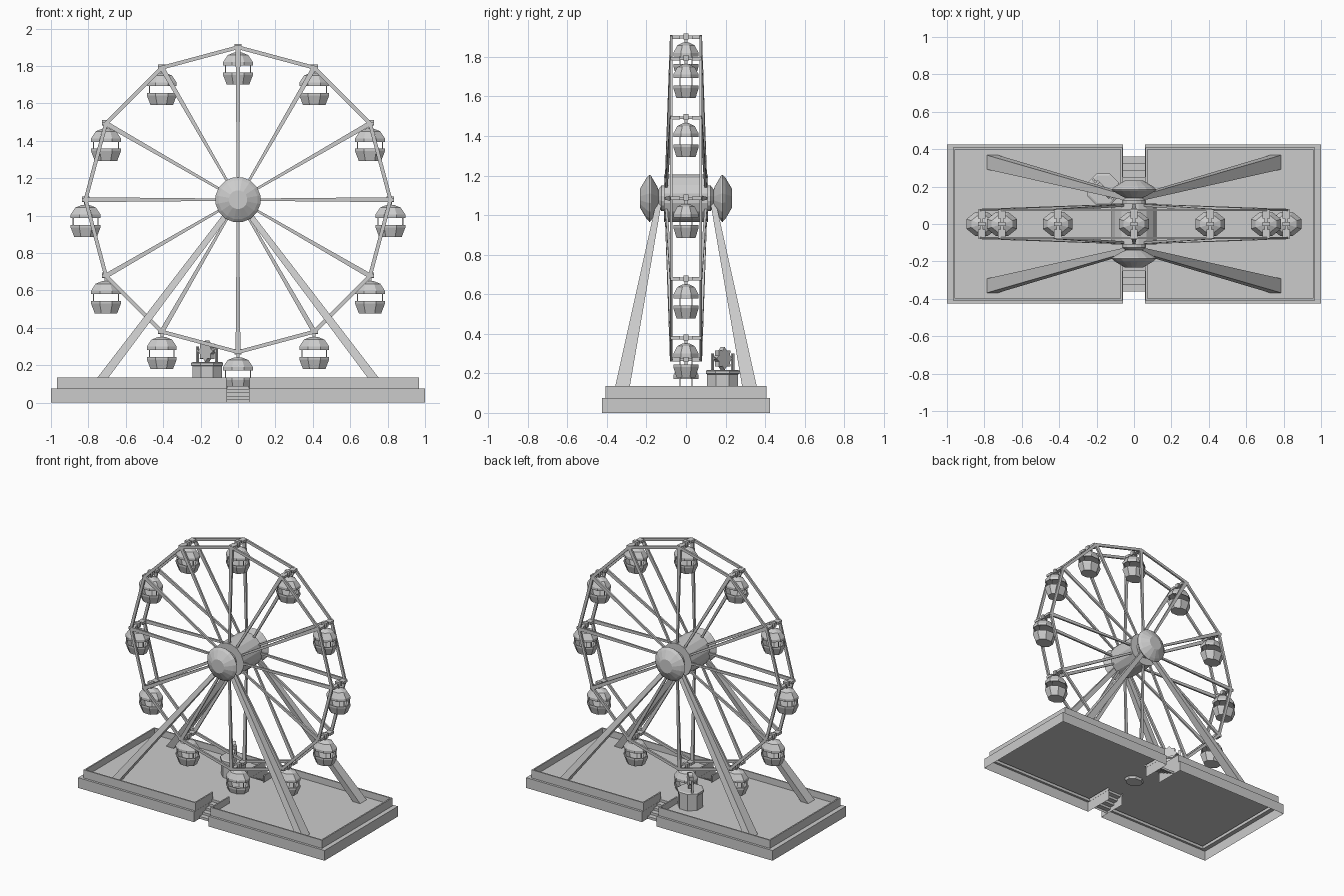
import bpy, bmesh, math
from mathutils import Vector

if "Cube" in bpy.data.objects:
    bpy.data.objects.remove(bpy.data.objects["Cube"])

CZ, R, N = 1.085, 0.815, 12      # wheel centre height, rim radius, cabin count

def finish(bm, name, normals=True):
    if normals:
        bmesh.ops.recalc_face_normals(bm, faces=bm.faces)
    me = bpy.data.meshes.new(name)
    bm.to_mesh(me)
    bm.free()
    ob = bpy.data.objects.new(name, me)
    bpy.context.collection.objects.link(ob)
    return ob

def skin(bm, rings, cap0=True, cap1=True):
    """Join rings of points with quads, optionally capping the ends."""
    vs = [[bm.verts.new(p) for p in r] for r in rings]
    n = len(vs[0])
    for a, b in zip(vs, vs[1:]):
        for i in range(n):
            bm.faces.new((a[i], a[(i + 1) % n], b[(i + 1) % n], b[i]))
    if cap0:
        bm.faces.new(vs[0][::-1])
    if cap1:
        bm.faces.new(vs[-1])

def bar(bm, a, b, sa, sb, side=(0, 1, 0)):
    """Tapered bar; sizes are (across, along side)."""
    a, b, s = Vector(a), Vector(b), Vector(side)
    u = (b - a).cross(s).normalized()
    rings = [[p + u * (i * w[0] / 2) + s * (j * w[1] / 2)
              for i, j in ((-1, -1), (1, -1), (1, 1), (-1, 1))]
             for p, w in ((a, sa), (b, sb))]
    skin(bm, rings)

def box(bm, x0, x1, y0, y1, z0, z1):
    skin(bm, [[(x0, y0, z), (x1, y0, z), (x1, y1, z), (x0, y1, z)] for z in (z0, z1)])

def turned(bm, prof, n, axis='z', c=(0, 0, 0), sx=1, sy=1, off=0.0, caps=(True, True)):
    """Lathe a list of (radius, height) about an axis."""
    rings = []
    for r, h in prof:
        ring = []
        for i in range(n):
            t = 2 * math.pi * (i + off) / n
            u, v = r * sx * math.cos(t), r * sy * math.sin(t)
            p = (u, v, h) if axis == 'z' else (u, h, v)
            ring.append(Vector(p) + Vector(c))
        rings.append(ring)
    skin(bm, rings, *caps)

# Platform: open-bottomed shell, rim and sunken floor, notched front and back
def outline(x, y, nx, ny, z):
    q = [(x, -y), (x, y), (nx, y), (nx, ny), (-nx, ny), (-nx, y),
         (-x, y), (-x, -y), (-nx, -y), (-nx, -ny), (nx, -ny), (nx, -y)]
    return [(a, b, z) for a, b in q]

FLOOR = 0.088
bm = bmesh.new()
rings = [outline(1, .425, .06, .2, 0), outline(1, .425, .06, .2, .075),
         outline(.967, .408, .061, .2, .075), outline(.967, .408, .061, .2, .135),
         outline(.957, .398, .071, .2, .135), outline(.957, .398, .071, .2, FLOOR)]
vs = [[bm.verts.new(p) for p in r] for r in rings]
for a, b in zip(vs, vs[1:]):
    for i in range(12):
        if i not in (3, 9):          # leave the stair heads open
            j = (i + 1) % 12
            bm.faces.new((a[i], a[j], b[j], b[i]))
bm.faces.new(vs[-1])
finish(bm, "platform")

# Stairs in both notches
bm = bmesh.new()
for s in (-1, 1):
    n = 5
    path = []
    for k in range(n):
        y = .36 - k * .036
        path += [(y, FLOOR * k / n), (y, FLOOR * (k + 1) / n)]
    path.append((.19, FLOOR))
    row = [[bm.verts.new((x, s * y, z)) for y, z in path] for x in (-.06, .06)]
    for i in range(len(path) - 1):
        bm.faces.new((row[0][i], row[1][i], row[1][i + 1], row[0][i + 1]))
finish(bm, "stairs")

# Splayed support legs
bm = bmesh.new()
for sx in (-1, 1):
    for sy in (-1, 1):
        rings = []
        for x, y, z, hx, hy in ((.757, .33, FLOOR, .03, .038), (.02, .138, 1.06, .018, .014)):
            rings.append([(sx * x + i * hx, sy * y + j * hy, z)
                          for i, j in ((-1, -1), (1, -1), (1, 1), (-1, 1))])
        skin(bm, rings)
finish(bm, "support_legs")

# Hub drum, necks and end caps
bm = bmesh.new()
turned(bm, [(.05, -.232), (.105, -.2), (.122, -.185), (.118, -.178), (.06, -.145), (.045, -.14),
            (.065, -.125), (.065, -.11), (.122, -.11), (.122, .11), (.065, .11), (.065, .125),
            (.045, .14), (.06, .145), (.118, .178), (.122, .185), (.105, .2), (.05, .232)],
       16, 'y', (0, 0, CZ), off=.5)
finish(bm, "hub")

# Wheel: two rims, tapered spokes
def rim_point(k, r, y):
    t = 2 * math.pi * k / N
    return (r * math.cos(t), y, CZ + r * math.sin(t))

rim, spokes = bmesh.new(), bmesh.new()
for y in (-1, 1):
    for k in range(N):
        bar(rim, rim_point(k, R, y * .075), rim_point(k + 1, R, y * .075), (.02, .013), (.02, .013))
        bar(spokes, rim_point(k, .1, y * .1), rim_point(k, R, y * .075), (.013, .013), (.026, .013))
finish(rim, "wheel_rims")
finish(spokes, "wheel_spokes")

# Cabin: axle, brackets, canopy, posts and open bowl
bm = bmesh.new()
box(bm, -.008, .008, -.08, .08, -.007, .007)
box(bm, -.02, .02, -.012, .012, -.012, .018)
for s in (-1, 1):
    ys = sorted((s * .03, s * .078))
    box(bm, -.02, .02, ys[0], ys[1], -.009, .009)
box(bm, -.008, .008, -.008, .008, -.04, 0)
k = 1 / math.cos(math.pi / 8)
turned(bm, [(.072 * k, -.088), (.08 * k, -.098), (.08 * k, -.08), (.055 * k, -.042), (.02 * k, -.028)],
       8, sy=.8, off=.5)
turned(bm, [(.054 * k, -.188), (.072 * k, -.135), (.08 * k, -.135), (.08 * k, -.148),
            (.06 * k, -.2)], 8, sy=.8, off=.5)
# open the bowl inside
for f in list(bm.faces):
    if len(f.verts) == 8 and f.calc_center_median().z < -.18:
        f.normal_update()
for sx in (-1, 1):
    for sy in (-1, 1):
        bar(bm, (sx * .066, sy * .03, -.14), (sx * .066, sy * .03, -.09), (.006, .006), (.006, .006))
cabin = finish(bm, "cabin")
for i in range(N):
    ob = cabin if i == 0 else cabin.copy()
    if i:
        bpy.context.collection.objects.link(ob)
    ob.location = rim_point(i, R, 0)

# Operator booth: drum with lip
BX, BY = -.165, .185
bm = bmesh.new()
turned(bm, [(.085, FLOOR), (.085, .195), (.092, .198), (.092, .213), (.08, .218)],
       8, c=(BX, BY, 0), off=.5)
finish(bm, "booth")

# Star wheel between two posts on the booth
bm = bmesh.new()
d = Vector((1, -1, 0)).normalized()
nrm = Vector((1, 1, 0)).normalized()
c = Vector((BX, BY, .275))
rings = []
for o in (-.015, .015):
    rings.append([c + nrm * o + (d * math.cos(t) + Vector((0, 0, math.sin(t)))) * r
                  for t, r in ((math.pi * i / 8, .058 if i % 2 == 0 else .042) for i in range(16))])
skin(bm, rings)
finish(bm, "star_wheel")
bm = bmesh.new()
for s in (-1, 1):
    p = Vector((BX, BY, .21)) + d * (s * .072)
    bar(bm, p, p + Vector((0, 0, .09)), (.012, .012), (.012, .012), nrm)
bar(bm, c - d * .075, c + d * .075, (.01, .01), (.01, .01), nrm)
finish(bm, "star_posts")
